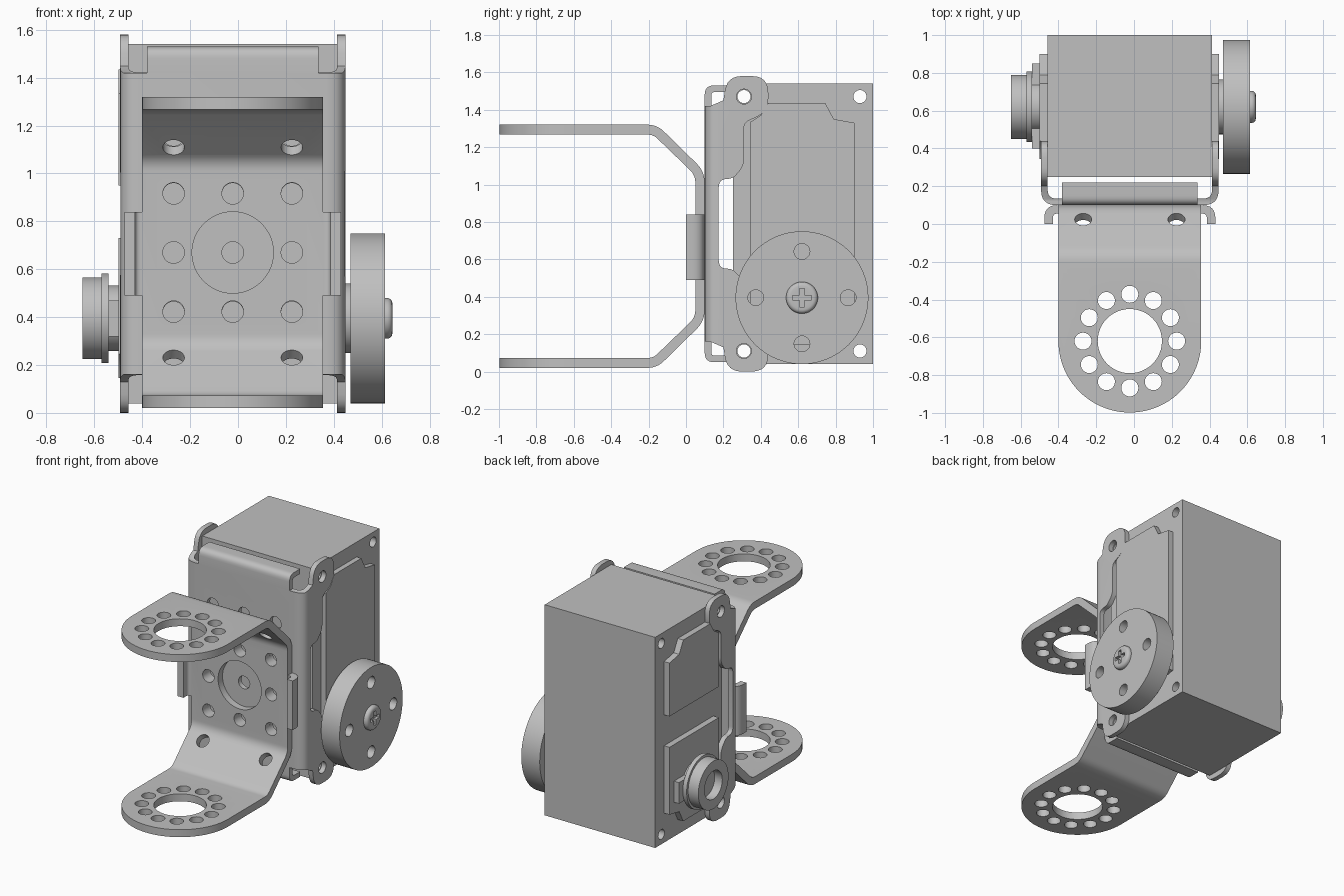
import bpy, bmesh, math
from mathutils import Vector, Matrix

if "Cube" in bpy.data.objects:
    bpy.data.objects.remove(bpy.data.objects["Cube"], do_unlink=True)

grey = bpy.data.materials.new("plain grey")
grey.use_nodes = True
grey.diffuse_color = (0.527, 0.527, 0.527, 1)
grey.node_tree.nodes["Principled BSDF"].inputs["Base Color"].default_value = grey.diffuse_color

CX = -0.022          # middle of the servo across its width
MID = 0.79           # middle height of the servo
ARM_MID = 0.67       # middle height of the front bracket
AX_Y, AX_Z = 0.62, 0.395   # output shaft
parts = []


def finish(name, bm):
    bmesh.ops.recalc_face_normals(bm, faces=bm.faces)
    mesh = bpy.data.meshes.new(name)
    bm.to_mesh(mesh)
    bm.free()
    mesh.materials.append(grey)
    obj = bpy.data.objects.new(name, mesh)
    bpy.context.collection.objects.link(obj)
    parts.append(obj)
    return obj


def rounded(pts, steps=6):
    """Outline from (u, v) or (u, v, radius) corners."""
    out = []
    for i, p in enumerate(pts):
        c = Vector(p[:2])
        r = p[2] if len(p) > 2 else 0
        if not r:
            out.append(c)
            continue
        a = c + (Vector(pts[i - 1][:2]) - c).normalized() * r
        b = c + (Vector(pts[(i + 1) % len(pts)][:2]) - c).normalized() * r
        for k in range(steps + 1):
            t = k / steps
            out.append(a * (1 - t) ** 2 + c * 2 * t * (1 - t) + b * t * t)
    return out


def circle(u, v, r, n=64):
    return [(u + r * math.cos(math.tau * k / n), v + r * math.sin(math.tau * k / n))
            for k in range(n)]


def mirrored(half, mid):
    """Closed outline from its upper half, heights given from the middle."""
    return ([(p[0], mid + p[1], *p[2:]) for p in half]
            + [(p[0], mid - p[1], *p[2:]) for p in reversed(half)])


def prism(name, pts, axis, lo, hi, bevel=0):
    place = {"x": lambda u, v, w: (w, u, v), "y": lambda u, v, w: (u, w, v),
             "z": lambda u, v, w: (u, v, w)}[axis]
    bm = bmesh.new()
    face = bm.faces.new([bm.verts.new(place(p[0], p[1], lo)) for p in pts])
    ext = bmesh.ops.extrude_face_region(bm, geom=[face])["geom"]
    top = [g for g in ext if isinstance(g, bmesh.types.BMVert)]
    bmesh.ops.translate(bm, verts=top, vec=place(0, 0, hi - lo))
    if bevel:
        rim = [g for g in ext if isinstance(g, bmesh.types.BMEdge)]
        bmesh.ops.bevel(bm, geom=rim, offset=bevel, segments=4, profile=0.5, affect="EDGES")
    return finish(name, bm)


def boolean(obj, cutter, operation="DIFFERENCE"):
    mod = obj.modifiers.new("cut", "BOOLEAN")
    mod.object, mod.operation, mod.solver = cutter, operation, "EXACT"
    dg = bpy.context.evaluated_depsgraph_get()
    mesh = bpy.data.meshes.new_from_object(obj.evaluated_get(dg))
    obj.modifiers.clear()
    obj.data = mesh
    parts.remove(cutter)
    bpy.data.objects.remove(cutter, do_unlink=True)


def drill(obj, holes):
    """Cut round holes given as (centre, direction, radius, length)."""
    bm = bmesh.new()
    for centre, direction, r, length in holes:
        turn = Vector(direction).to_track_quat("Z", "Y").to_matrix().to_4x4()
        bmesh.ops.create_cone(bm, cap_ends=True, segments=48 if r > 0.09 else 28,
                              radius1=r, radius2=r, depth=length,
                              matrix=Matrix.Translation(centre) @ turn)
    boolean(obj, finish("drill_cutter", bm))


X, Y, Z = (1, 0, 0), (0, 1, 0), (0, 0, 1)
columns = [CX - 0.247, CX, CX + 0.247]

# Servo case with through holes at its corners
body = prism("servo_case", [(0.25, 0.04), (1, 0.04), (1, 1.54), (0.25, 1.54)],
             "x", CX - 0.435, CX + 0.435)
drill(body, [((CX, y, MID + s * 0.68), X, 0.035, 1.2) for y in (0.31, 0.93) for s in (-1, 1)])

# Raised side covers: a full one on the shaft side, two on the other
cover_top = [(0.345, 0.545), (0.40, 0.58), (0.44, 0.645), (0.745, 0.645), (0.79, 0.56), (0.9, 0.54)]
prism("shaft_side_cover", mirrored(cover_top, MID), "x", CX + 0.435, 0.45)
for name, s, edge in (("upper", 1, 0.95), ("lower", -1, 0.73)):
    outline = [(y, MID + s * h) for y, h in cover_top] + [(0.9, edge), (0.345, edge)]
    prism(name + "_idler_side_cover", outline, "x", -0.5, CX - 0.435)

# Round output horn with neck and cross-head screw
prism("horn_neck", circle(AX_Y, AX_Z, 0.145), "x", 0.44, 0.47)
horn = prism("output_horn", circle(AX_Y, AX_Z, 0.355, 96), "x", 0.47, 0.615)
drill(horn, [((0.54, AX_Y + 0.247 * dy, AX_Z + 0.247 * dz), X, 0.042, 0.3)
             for dy, dz in ((1, 0), (-1, 0), (0, 1), (0, -1))])
screw = prism("horn_screw", circle(AX_Y, AX_Z, 0.085), "x", 0.61, 0.645, bevel=0.022)
w, l = 0.013, 0.05
cross = [(w, l), (w, w), (l, w), (l, -w), (w, -w), (w, -l),
         (-w, -l), (-w, -w), (-l, -w), (-l, w), (-w, w), (-w, l)]
boolean(screw, prism("cross_cutter", [(AX_Y + a, AX_Z + b) for a, b in cross], "x", 0.622, 0.7))

# Idler boss on the opposite side
prism("idler_bar", [(0.40, 0.32), (0.85, 0.32), (0.85, 0.47), (0.40, 0.47)], "x", -0.54, -0.5)
prism("idler_neck", circle(AX_Y, AX_Z, 0.137), "x", -0.545, -0.49)
prism("idler_flange", circle(AX_Y, AX_Z, 0.187), "x", -0.57, -0.54)
idler = prism("idler_boss", circle(AX_Y, AX_Z, 0.17), "x", -0.65, -0.57)
drill(idler, [((-0.65, AX_Y, AX_Z), X, 0.1, 0.12)])

# Sheet cradle: a bent channel trimmed to a side outline with ears
t, h = 0.035, 0.47
channel = [(CX - h, 0.5), (CX - h, 0.1, 0.08), (CX + h, 0.1, 0.08), (CX + h, 0.5),
           (CX + h - t, 0.5), (CX + h - t, 0.1 + t, 0.045), (CX - h + t, 0.1 + t, 0.045),
           (CX - h + t, 0.5)]
cradle = prism("servo_cradle", rounded(channel), "z", -0.1, 1.7)
side = [(0, 0.63), (0.13, 0.63), (0.2, 0.66), (0.22, 0.79, 0.08), (0.44, 0.79, 0.09),
        (0.44, 0.6, 0.07), (0.31, 0.54, 0.03), (0.31, 0.31, 0.04), (0.25, 0.24, 0.03),
        (0.175, 0.24, 0.045)]
side = mirrored(side, MID)
side = rounded(side)
boolean(cradle, prism("side_cutter", side, "x", -1, 1), "INTERSECT")
drill(cradle, [((x, 0.12, z), Y, 0.045, 0.15) for x in columns
               for z in (0.42, 0.67, 0.915, 1.16)]
      + [((CX + s * 0.45, 0.31, MID + k * 0.68), X, 0.04, 0.2) for s in (-1, 1) for k in (-1, 1)])

# Lips folded back at the top and bottom of the cradle
for name, s in (("top", 1), ("bottom", -1)):
    lip = [(0.1, 0.63), (0.1, 0.74, 0.05), (0.22, 0.74), (0.22, 0.74 - t),
           (0.1 + t, 0.74 - t, 0.02), (0.1 + t, 0.63)]
    lip = [(p[0], MID + s * p[1], *p[2:]) for p in lip]
    prism(name + "_cradle_lip", rounded(lip), "x", CX - 0.358, CX + 0.358)

# Front bracket: folded strip trimmed to a round-ended plan
outer = [(-1.1, 0.65), (-0.155, 0.65, 0.05), (0.1, 0.4, 0.06)]
inner = [(0.05, 0.38, 0.04), (-0.175, 0.597, 0.03), (-1.1, 0.597)]
strip = ([(y, ARM_MID + z, *r) for y, z, *r in outer]
         + [(y, ARM_MID - z, *r) for y, z, *r in reversed(outer)]
         + [(y, ARM_MID - z, *r) for y, z, *r in reversed(inner)]
         + [(y, ARM_MID + z, *r) for y, z, *r in inner])
bracket = prism("front_bracket", rounded(strip), "x", CX - 0.6, CX + 0.6)
R = 0.378
plan = [(CX + R, 0.3), (CX - R, 0.3)]
plan += [(CX - R * math.cos(math.pi * k / 48), -0.62 - R * math.sin(math.pi * k / 48))
         for k in range(49)]
boolean(bracket, prism("plan_cutter", plan, "z", -0.5, 2), "INTERSECT")
holes = [((CX, -0.62, ARM_MID), Z, 0.17, 2), ((CX, 0.08, ARM_MID), Y, 0.17, 0.15)]
for k in range(12):
    a = math.tau * k / 12
    holes.append(((CX + 0.248 * math.cos(a), -0.62 + 0.248 * math.sin(a), ARM_MID), Z, 0.045, 2))
for i in (-1, 0, 1):
    for j in (-1, 0, 1):
        if i or j:
            holes.append(((CX + i * 0.247, 0.08, ARM_MID + j * 0.247), Y, 0.045, 0.12))
for x in (columns[0], columns[2]):
    for s in (-1, 1):
        holes.append(((x, 0.01, ARM_MID + s * 0.46), (0, 1, s), 0.045, 0.14))
drill(bracket, holes)

# Curled tabs on both edges of the front bracket
for name, s in (("right", -1), ("left", 1)):
    tab = [(R, 0.1), (0.453, 0.1, 0.07), (0.453, 0), (0.408, 0), (0.408, 0.055, 0.025), (R, 0.055)]
    tab = [(CX + s * p[0], *p[1:]) for p in tab]
    prism(name + "_bracket_tab", rounded(tab), "z", 0.49, 0.84)

# Smooth curved walls, keep folded and cut edges crisp
bpy.ops.object.select_all(action="DESELECT")
for obj in parts:
    obj.select_set(True)
bpy.context.view_layer.objects.active = parts[0]
bpy.ops.object.shade_smooth_by_angle(angle=math.radians(30))
bpy.ops.object.select_all(action="DESELECT")
